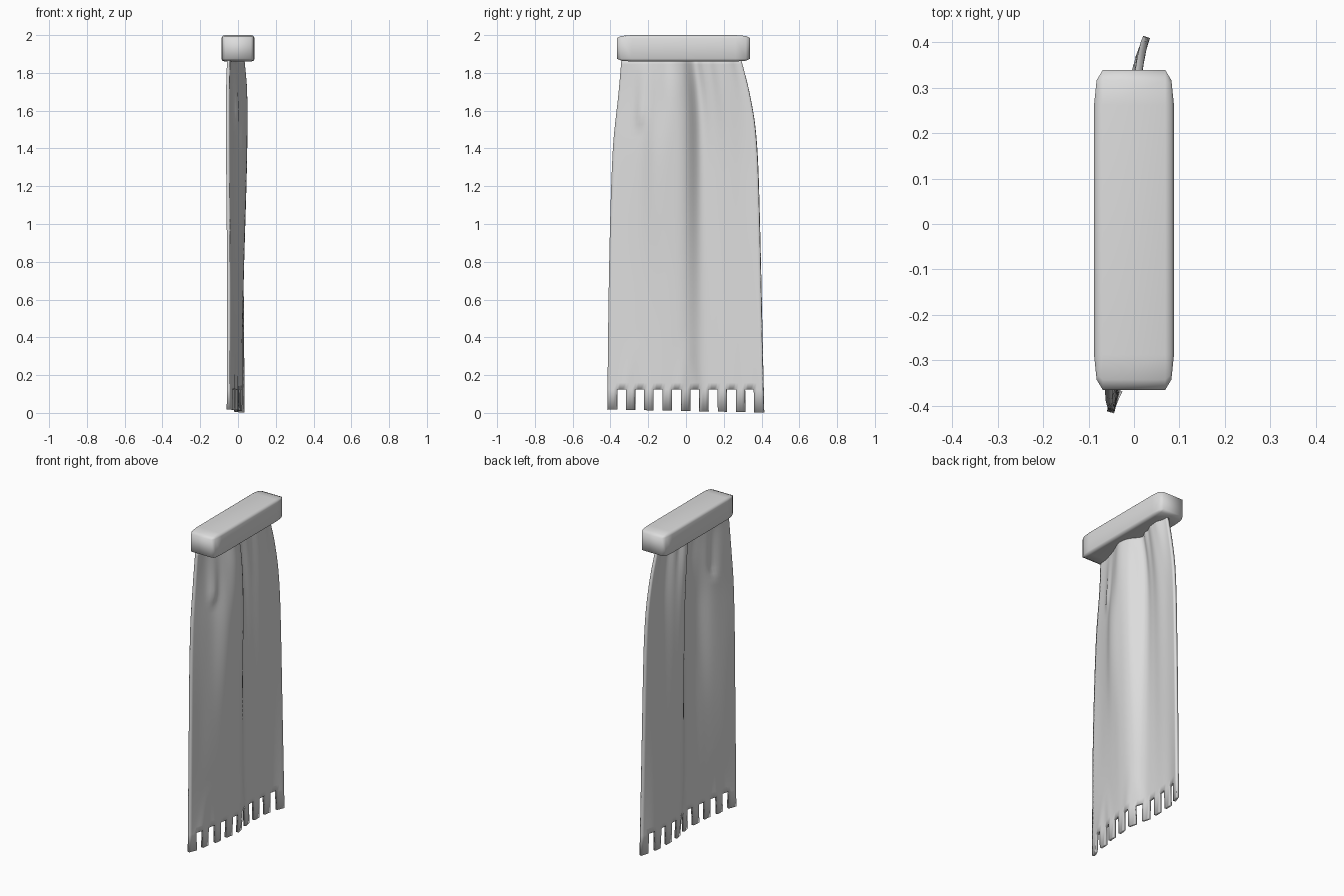
import bpy, bmesh, math

if "Cube" in bpy.data.objects:
    bpy.data.objects.remove(bpy.data.objects["Cube"])

grey = bpy.data.materials.new("pale_grey")
grey.use_nodes = True
colour = (0.72, 0.72, 0.72, 1)
grey.diffuse_color = colour
grey.node_tree.nodes["Principled BSDF"].inputs["Base Color"].default_value = colour

TABS, SUB, ROWS = 9, 3, 50
TOP, HEM = 1.88, 0.125
COLS = (TABS * 2 - 1) * SUB

# Side edges of the cloth: (height, y)
LEFT = [(0, -0.415), (0.8, -0.405), (1.4, -0.385), (1.7, -0.355), (TOP, -0.34)]
RIGHT = [(0, 0.412), (1.2, 0.385), (1.5, 0.368), (1.7, 0.335), (TOP, 0.29)]

# Fold cross-sections: (height, x in hundredths at even steps across the width)
FOLDS = [
    (0, (-5.2, -3, -2, -0.5, 0.5, 0.8, -1.2, -1.2, -0.8, 0, 2.8)),
    (0.7, (-5, -3.5, -1.5, 0.5, 2, 1.8, -2, -1.8, -0.5, 0.5, 2.2)),
    (1.35, (-5.5, -3.5, -1, 3, 4, 3, -3, -2, 0, 0.5, 1.8)),
    (1.7, (-5.5, -4, -2, 1.5, 4, 2.5, -3.5, -2, 1, 0.5, 1)),
    (TOP, (-5, -4, -2.5, 0, 2.5, 1.2, -3, -2, 1.2, 0.2, 0)),
]


def bump(v, centre, width):
    return math.exp(-((v - centre) / width) ** 2)


def spline(points, z):
    """Smooth lookup in a list of (position, value)."""
    i = 0
    while i < len(points) - 2 and z > points[i + 1][0]:
        i += 1
    (z0, a), (z1, b) = points[i], points[i + 1]
    before, after = points[max(i - 1, 0)], points[min(i + 2, len(points) - 1)]
    h = z1 - z0
    m0 = (b - before[1]) / (z1 - before[0]) * h
    m1 = (after[1] - a) / (after[0] - z0) * h
    t = (z - z0) / h
    s = t * t * (3 - 2 * t)
    return a + (b - a) * s + m0 * t * (1 - t) ** 2 - m1 * t * t * (1 - t)


def fold_depth(u, section, z):
    """Sideways offset of the cloth: long folds, pocket, hem ripples."""
    x = spline(section, u)
    # gathers under the rail
    gather = max(0, (z - 1.3) / (TOP - 1.3)) ** 2
    x += gather * 0.015 * (bump(u, 0.36, 0.08) + bump(u, 0.78, 0.09))
    # small pocket fold
    if z > 1.5:
        pocket = min(1, (z - 1.5) / 0.07) * ((TOP - z) / 0.38) ** 0.5
        x += 0.018 * pocket * bump(u, -0.63, 0.06 + 0.15 * (z - 1.5))
    # ripples fanning out above the hem
    ripple = max(0, 1 - z / 0.4)
    for centre, lean in ((-0.75, 0.5), (-0.55, -0.3), (-0.05, 0.3), (0.1, -0.4)):
        x += 0.008 * ripple * bump(u, centre + lean * (z - 0.2), 0.07)
    return x


def add_object(name, bm):
    for f in bm.faces:
        f.smooth = True
    mesh = bpy.data.meshes.new(name)
    bm.to_mesh(mesh)
    bm.free()
    mesh.materials.append(grey)
    obj = bpy.data.objects.new(name, mesh)
    bpy.context.collection.objects.link(obj)
    return obj


# Cloth sheet with square fringe tabs
bm = bmesh.new()
heights = [0.0] + [HEM + (TOP - HEM) * r / ROWS for r in range(ROWS + 1)]
grid = []
for h in heights:
    section = []
    for k in range(len(FOLDS[0][1])):
        section.append((k / 5 - 1, spline([(fz, xs[k] / 100) for fz, xs in FOLDS], h)))
    row = []
    for c in range(COLS + 1):
        u = 2 * c / COLS - 1
        # hem slopes slightly down towards the far edge
        z = h if h >= HEM else 0.018 - 0.008 * (u + 1)
        y0, y1 = spline(LEFT, z), spline(RIGHT, z)
        row.append(bm.verts.new((fold_depth(u, section, z), y0 + (y1 - y0) * c / COLS, z)))
    grid.append(row)
for r in range(len(heights) - 1):
    for c in range(COLS):
        if r > 0 or (c // SUB) % 2 == 0:
            bm.faces.new((grid[r][c], grid[r][c + 1], grid[r + 1][c + 1], grid[r + 1][c]))
bmesh.ops.delete(bm, geom=[v for v in bm.verts if not v.link_faces], context="VERTS")
cloth = add_object("hanging_cloth", bm)
thickness = cloth.modifiers.new("thickness", "SOLIDIFY")
thickness.thickness = 0.016
thickness.offset = 0

# Rounded rail: bevelled unit block stretched along y
bm = bmesh.new()
bmesh.ops.create_cube(bm, size=1)
bmesh.ops.bevel(bm, geom=bm.edges[:], offset=0.11, segments=2, profile=0.5, affect="EDGES")
bmesh.ops.scale(bm, vec=(0.176, 0.705, 0.14), verts=bm.verts)
bmesh.ops.translate(bm, vec=(0, -0.013, 1.93), verts=bm.verts)
add_object("top_rail", bm)
